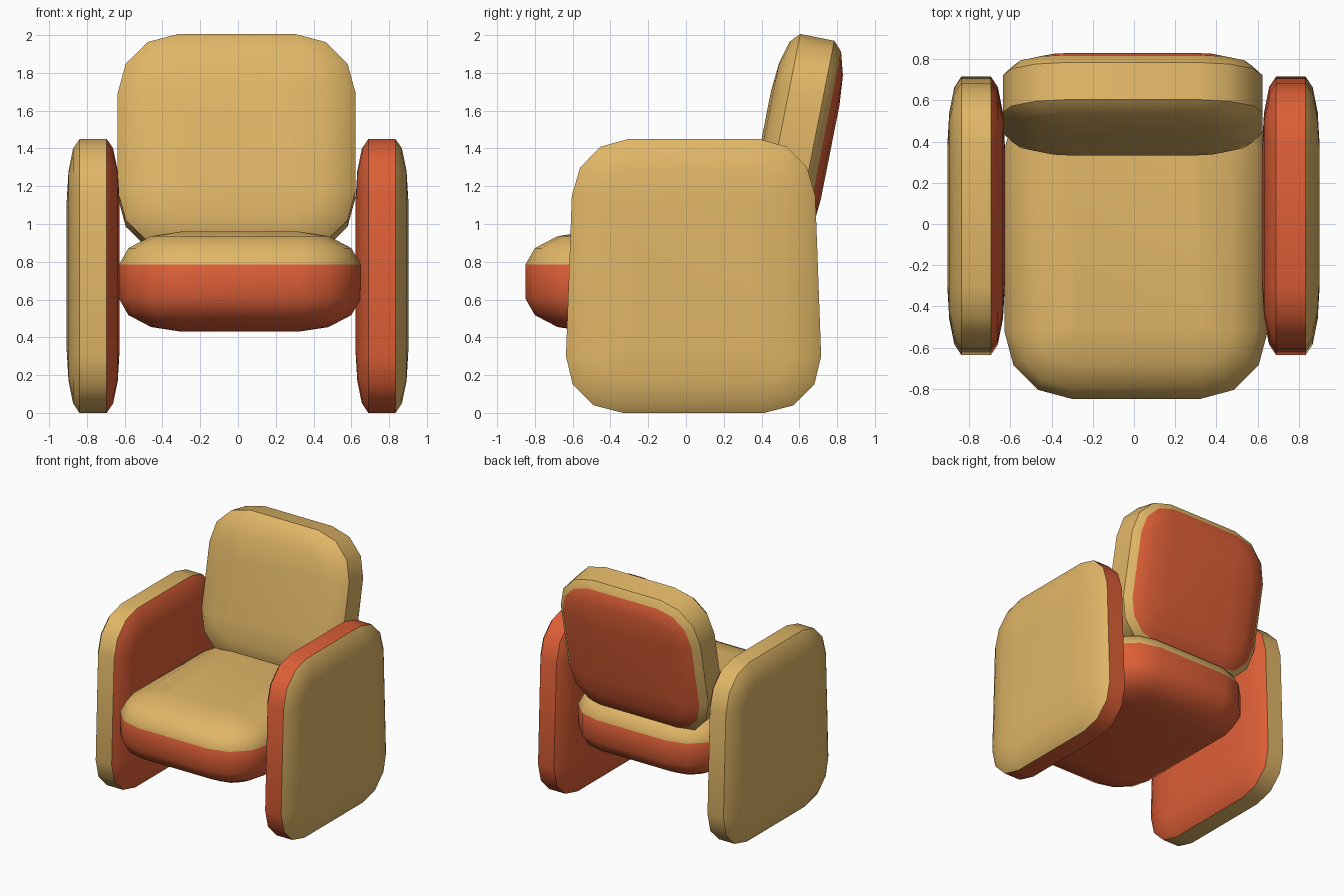
import bpy, bmesh, math
from mathutils import Matrix, Vector

if "Cube" in bpy.data.objects:
    bpy.data.objects.remove(bpy.data.objects["Cube"])


def material(name, rgb):
    m = bpy.data.materials.new(name)
    m.diffuse_color = (*rgb, 1)
    m.use_nodes = True
    m.node_tree.nodes["Principled BSDF"].inputs["Base Color"].default_value = m.diffuse_color
    return m


TAN = material("tan fabric", (0.75, 0.47, 0.135))
RED = material("orange red fabric", (0.73, 0.115, 0.038))

# Domed edge: (share of the dome depth, inset from the outline)
DOME = [(0, 0), (0.5, 0.05), (0.86, 0.17), (1, 0.33)]


def outline(w, h, inset, radius, taper):
    """Rounded rectangle, half sizes w and h, three segments per corner."""
    r = max(radius - inset, 0.03)
    a, b = w - inset - r, h - inset - r
    pts = []
    for i, (sx, sy) in enumerate([(1, 1), (-1, 1), (-1, -1), (1, -1)]):
        for k in range(4):
            t = math.radians(90 * i + 30 * k)
            x, y = sx * a + r * math.cos(t), sy * b + r * math.sin(t)
            pts.append((x * (1 - taper * y / h), y))
    return pts


def cushion(name, centre, axes, half, thick, dome, mats, split, radius=0.32, taper=0.0):
    """Puffy pad: axes are width, height, thickness; second material past ring split."""
    bm = bmesh.new()
    u, v, n = (Vector(a) for a in axes)
    c = Vector(centre)
    rim = thick / 2 - dome
    levels = [(-rim - f * dome, i) for f, i in reversed(DOME)]
    levels += [(rim + f * dome, i) for f, i in DOME]
    rings = []
    for d, inset in levels:
        pts = outline(half[0], half[1], inset, radius, taper)
        rings.append([bm.verts.new(c + u * x + v * y + n * d) for x, y in pts])
    bm.faces.new(rings[0])
    for j in range(len(rings) - 1):
        lo, hi = rings[j], rings[j + 1]
        for i in range(len(lo)):
            k = (i + 1) % len(lo)
            f = bm.faces.new((lo[i], lo[k], hi[k], hi[i]))
            f.material_index = 1 if j >= split else 0
    bm.faces.new(rings[-1]).material_index = 1
    bmesh.ops.recalc_face_normals(bm, faces=bm.faces)
    me = bpy.data.meshes.new(name)
    bm.to_mesh(me)
    bm.free()
    for m in mats:
        me.materials.append(m)
    ob = bpy.data.objects.new(name, me)
    bpy.context.collection.objects.link(ob)
    bpy.ops.object.select_all(action='DESELECT')
    ob.select_set(True)
    bpy.context.view_layer.objects.active = ob
    bpy.ops.object.shade_smooth_by_angle(angle=math.radians(35))
    return ob


X, Y, Z = (1, 0, 0), (0, 1, 0), (0, 0, 1)

# Seat: tan domed top, red rim and underside
cushion("seat", (0.01, -0.08, 0.695), (X, Y, Z), (0.64, 0.77), 0.53, 0.175,
        (RED, TAN), 4, 0.33)

# Side panels: tan outside, red inside, the rim colour differs per side
side = dict(axes=(Y, Z, X), half=(0.66, 0.725), thick=0.28, dome=0.068,
            split=4, radius=0.3, taper=0.04)
cushion("left_arm", (-0.767, 0.04, 0.725), mats=(TAN, RED), **side)
cushion("right_arm", (0.762, 0.04, 0.725), mats=(RED, TAN), **side)

# Reclined backrest: tan front and rim, red back
t = math.radians(11.2)
up, back = (0, math.sin(t), math.cos(t)), (0, math.cos(t), -math.sin(t))
cushion("backrest", (-0.007, 0.582, 1.417), (X, up, back), (0.63, 0.582), 0.37, 0.093,
        (TAN, RED), 5)
